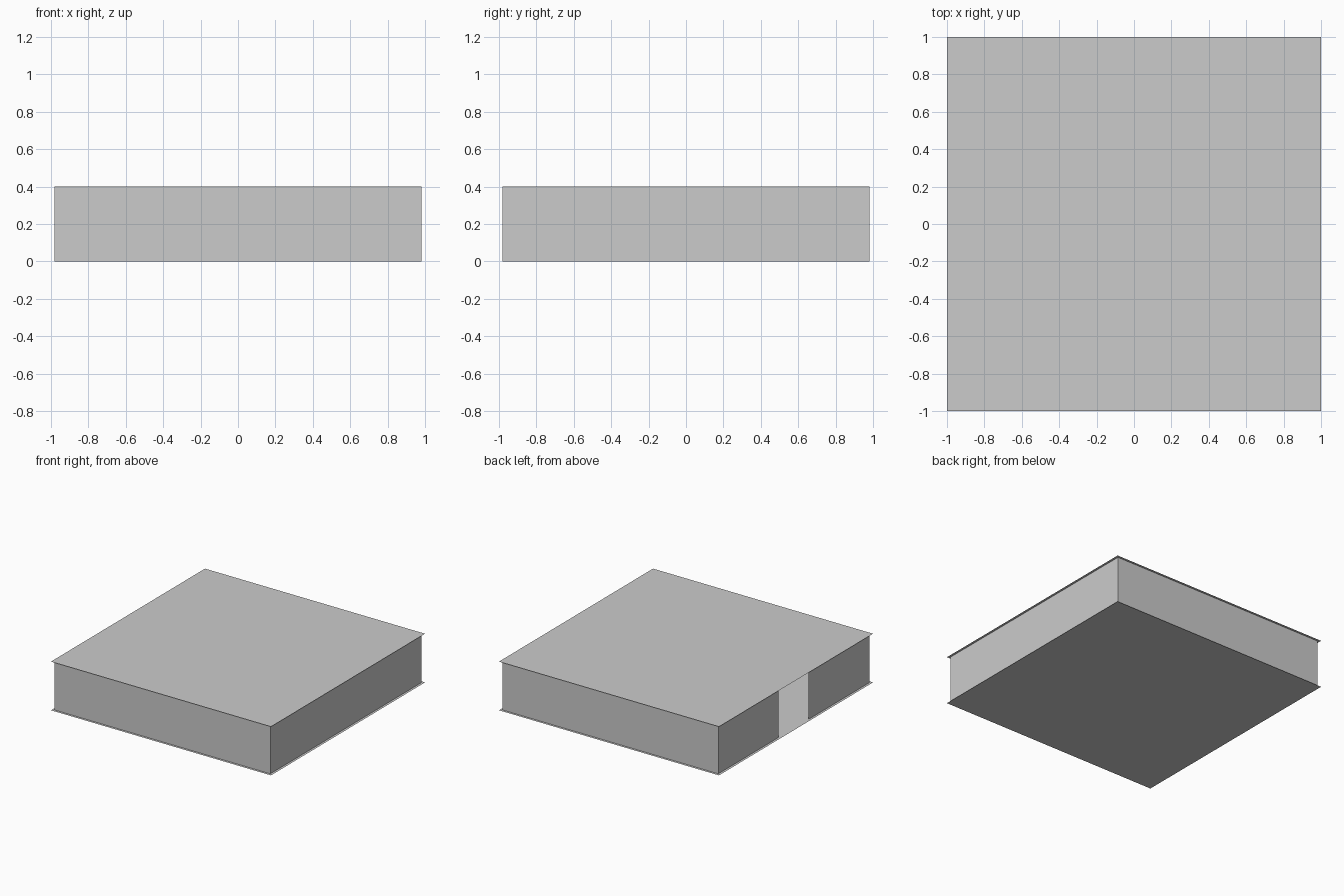
import bpy, bmesh

if "Cube" in bpy.data.objects:
    bpy.data.objects.remove(bpy.data.objects["Cube"])

H = 0.4          # room height
S = 1.0          # half size of the slabs
W = 0.98         # outer wall face
N = 0.945        # inner wall face
D0, D1 = -0.19, 0.20   # doorway limits along y


def make(name, fill):
    bm = bmesh.new()
    fill(bm)
    mesh = bpy.data.meshes.new(name)
    bm.to_mesh(mesh)
    bm.free()
    obj = bpy.data.objects.new(name, mesh)
    bpy.context.collection.objects.link(obj)
    return obj


def sheet(name, z, up):
    def fill(bm):
        pts = [(-S, -S), (S, -S), (S, S), (-S, S)]
        if not up:
            pts.reverse()
        bm.faces.new([bm.verts.new((x, y, z)) for x, y in pts])
    return make(name, fill)


def wall_skin(name, path):
    """Upright sheet from floor to ceiling along a plan path."""
    def fill(bm):
        low = [bm.verts.new((x, y, 0)) for x, y in path]
        high = [bm.verts.new((x, y, H)) for x, y in path]
        for i in range(len(path) - 1):
            bm.faces.new((low[i], low[i + 1], high[i + 1], high[i]))
    return make(name, fill)


# thin floor and ceiling sheets overhanging the walls
sheet("floor", 0, False)
sheet("ceiling", H, True)

# outer walls run all the way round, leaving a full-height doorway on the left
wall_skin("outer_walls", [(-W, D0), (-W, -W), (W, -W), (W, W), (-W, W), (-W, D1)])

# inner lining on the front, right and back, slightly inset
wall_skin("inner_walls", [(-W, N - 0.007), (N, N + 0.007), (N, -N), (-W, -N)])
